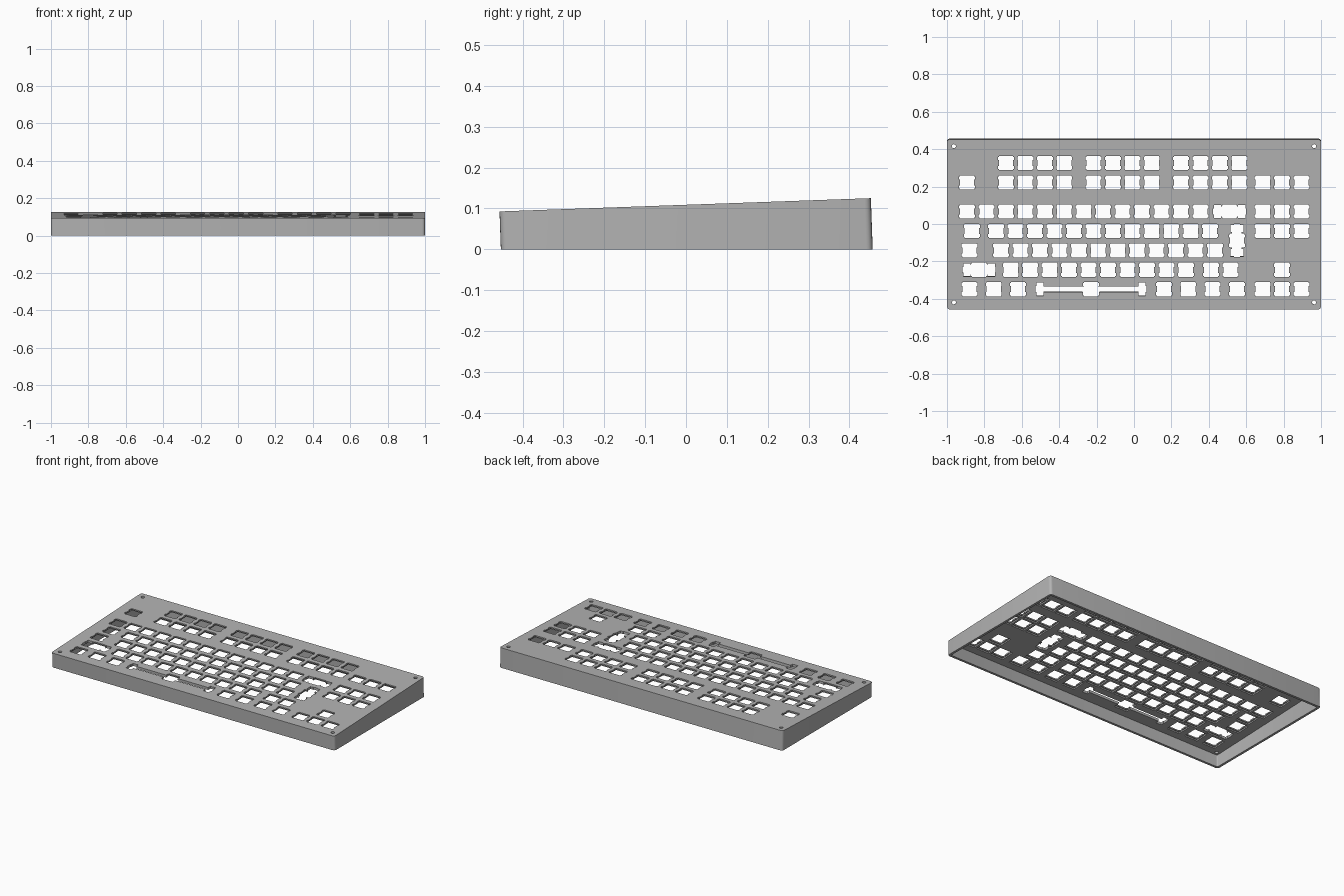
import bpy, bmesh, math
from mathutils import Matrix

if "Cube" in bpy.data.objects:
    bpy.data.objects.remove(bpy.data.objects["Cube"])

U = 0.104                    # key pitch
LEFT = -0.945                # left edge of the key field
TILT = 0.0357                # typing angle
TOP = 0.109                  # plate height at the centre
HALF_X, HALF_Y, WALL = 1.0, 0.455, 0.015
PLATE, RIB = 0.008, 0.016    # plate thickness, plate plus ribs

grey = bpy.data.materials.new("case_grey")
grey.use_nodes = True
colour = (0.45, 0.45, 0.45, 1)
grey.diffuse_color = colour
grey.node_tree.nodes["Principled BSDF"].inputs["Base Color"].default_value = colour


def rounded_rect(hx, hy, r, n=5):
    pts = []
    for k, (sx, sy) in enumerate([(1, 1), (-1, 1), (-1, -1), (1, -1)]):
        for i in range(n):
            a = math.pi / 2 * (k + i / (n - 1))
            pts.append((sx * (hx - r) + r * math.cos(a), sy * (hy - r) + r * math.sin(a)))
    return pts


def circle(r, n=16):
    return [(r * math.cos(2 * math.pi * i / n), r * math.sin(2 * math.pi * i / n)) for i in range(n)]


def mirrored(quarter):
    """Close an outline from its upper right quarter, both axes mirrored."""
    right = quarter + [(x, -y) for x, y in reversed(quarter)]
    return right + [(-x, y) for x, y in reversed(right)]


def prisms(name, items, z0, z1):
    """Extrude outlines placed at (x, y, turned) into one object."""
    bm = bmesh.new()
    for outline, x, y, turned in items:
        if turned:
            outline = [(-q, p) for p, q in outline]
        low = [bm.verts.new((x + p, y + q, z0)) for p, q in outline]
        high = [bm.verts.new((x + p, y + q, z1)) for p, q in outline]
        bm.faces.new(low)
        bm.faces.new(high)
        for i in range(len(low)):
            j = (i + 1) % len(low)
            bm.faces.new((low[i], low[j], high[j], high[i]))
    bmesh.ops.recalc_face_normals(bm, faces=bm.faces)
    mesh = bpy.data.meshes.new(name)
    bm.to_mesh(mesh)
    bm.free()
    mesh.materials.append(grey)
    obj = bpy.data.objects.new(name, mesh)
    bpy.context.collection.objects.link(obj)
    return obj


# Key positions: row height -> key centres in key units
nav = [15.7, 16.7, 17.7]
blocks = [s + i for s in (2.5, 7, 11.5) for i in range(4)]
rows = {
    0.328: blocks,
    0.224: [0.5] + blocks + nav,
    0.069: [0.5 + i for i in range(13)] + [14] + nav,
    -0.035: [0.75] + [2 + i for i in range(12)] + nav,
    -0.139: [0.625] + [2.25 + i for i in range(12)],
    -0.243: [1.125] + [2.75 + i for i in range(10)] + [13.05, 14.05, 16.7],
    -0.347: [0.625, 1.875, 3.125, 6.875, 10.625, 11.875, 13.125, 14.375] + nav,
}
keys = [(LEFT + U * u, y) for y, row in rows.items() for u in row]
enter = (LEFT + U * 14.375, -0.087)
keys.append(enter)

# Notched switch opening and its wider pocket underneath
switch = mirrored([(0.038, 0.038), (0.038, 0.033), (0.0426, 0.033), (0.0426, 0.016),
                   (0.038, 0.016)])
switch = mirrored([(0.0426, 0.033), (0.038, 0.033), (0.038, 0.038)][::-1]
                  + [(0.0426, 0.016), (0.038, 0.016)])
pocket = mirrored([(0.045, 0.045)])


def stabiliser(offset, bar):
    a, b, h = offset - 0.019, offset + 0.019, 0.035
    return mirrored([(a, bar), (a, h), (b, h), (b, 0.016), (b + 0.004, 0.016), (b + 0.004, 0.004)])


short, long = stabiliser(0.065, 0.025), stabiliser(0.273, 0.014)
stabs = [(short, LEFT + U * 14, 0.069, False),
         (short, LEFT + U * 1.125, -0.243, False),
         (short, *enter, True),
         (long, LEFT + U * 6.875, -0.347, False)]
screws = [(circle(0.011), sx * 0.963, sy * 0.418, False) for sx in (-1, 1) for sy in (-1, 1)]

# Case body, its underside sheared so that it rests flat on the ground
case = prisms("keyboard_case", [(rounded_rect(HALF_X, HALF_Y, 0.016), 0, 0, False)], -0.2, 0)
for v in case.data.vertices:
    if v.co.z < -0.1:
        v.co.z = -(TOP + v.co.y * math.sin(TILT)) / math.cos(TILT)

# Hollow inside, pockets, switch openings, stabiliser slots and screw holes
inner = rounded_rect(HALF_X - WALL, HALF_Y - WALL, 0.006)
cutters = [
    prisms("cavity_cutter", [(inner, 0, 0, False)], -0.3, -RIB),
    prisms("pocket_cutter", [(pocket, x, y, False) for x, y in keys], -0.03, -PLATE),
    prisms("switch_cutter", [(switch, x, y, False) for x, y in keys], -0.04, 0.02),
    prisms("stabiliser_cutter", stabs, -0.05, 0.03),
    prisms("screw_cutter", screws, -0.06, 0.04),
]
for c in cutters:
    c.hide_render = True
    mod = case.modifiers.new(c.name, 'BOOLEAN')
    mod.operation = 'DIFFERENCE'
    mod.solver = 'EXACT'
    mod.object = c

# Bake the cuts, drop the cutters and tilt the case
bpy.context.view_layer.update()
cut = bpy.data.meshes.new_from_object(case.evaluated_get(bpy.context.evaluated_depsgraph_get()))
case.modifiers.clear()
case.data = cut
for c in cutters:
    bpy.data.objects.remove(c)
cut.transform(Matrix.Translation((0, -0.002, TOP)) @ Matrix.Rotation(TILT, 4, 'X'))

bpy.ops.object.select_all(action='DESELECT')
case.select_set(True)
bpy.context.view_layer.objects.active = case
bpy.ops.object.shade_smooth_by_angle(angle=math.radians(30))
